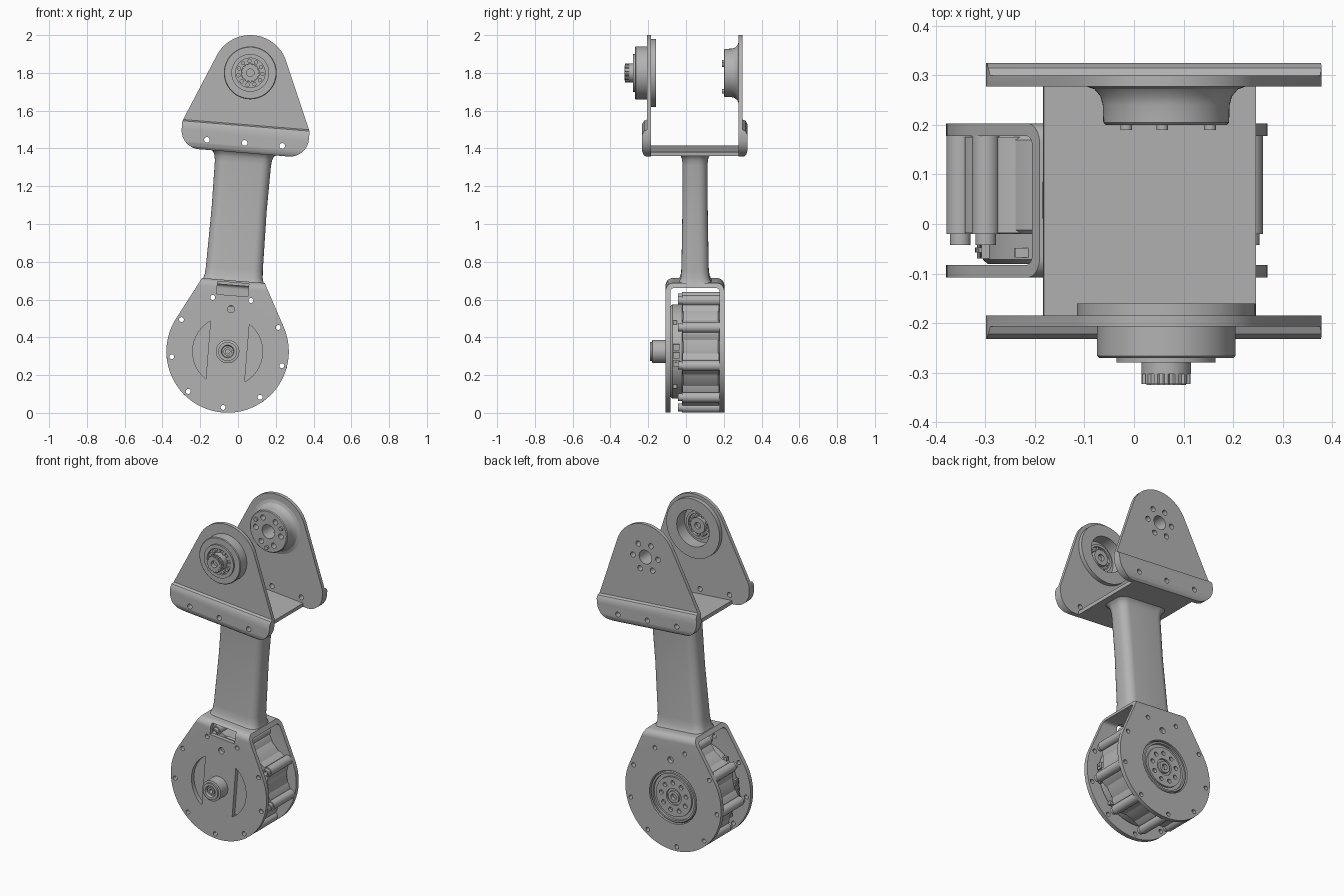
import bpy, bmesh
from math import sin, cos, pi, radians, atan2, acos, hypot
from mathutils import Matrix

cube = bpy.data.objects.get("Cube")
if cube:
    bpy.data.objects.remove(cube)

# The link leans slightly; everything is built upright around the lower axis
FRAME = Matrix.Translation((-0.055, 0, 0.325)) @ Matrix.Rotation(radians(4.65), 4, 'Y')
TOP = 1.48      # height of the upper pivot above the lower one

metal = bpy.data.materials.new("grey metal")
metal.use_nodes = True
GREY = (0.45, 0.45, 0.45, 1)
metal.diffuse_color = GREY
metal.node_tree.nodes["Principled BSDF"].inputs["Base Color"].default_value = GREY


def finish(bm, name):
    bmesh.ops.remove_doubles(bm, verts=bm.verts, dist=1e-5)
    bmesh.ops.recalc_face_normals(bm, faces=bm.faces)
    mesh = bpy.data.meshes.new(name)
    bm.to_mesh(mesh)
    bm.free()
    mesh.materials.append(metal)
    mesh.shade_smooth()
    mesh.set_sharp_from_angle(angle=radians(30))
    ob = bpy.data.objects.new(name, mesh)
    ob.matrix_world = FRAME
    bpy.context.collection.objects.link(ob)
    return ob


def loft(name, rings):
    bm = bmesh.new()
    loops = [[bm.verts.new(p) for p in ring] for ring in rings]
    n = len(loops[0])
    for a, b in zip(loops, loops[1:]):
        for i in range(n):
            bm.faces.new((a[i], a[(i + 1) % n], b[(i + 1) % n], b[i]))
    bm.faces.new(loops[0])
    bm.faces.new(loops[-1])
    return finish(bm, name)


def prism(name, pts, a, b, axis='Y'):
    if axis == 'Y':
        return loft(name, [[(u, t, w) for u, w in pts] for t in (a, b)])
    return loft(name, [[(t, y, w) for y, w in pts] for t in (a, b)])


def box(name, x, y, z):
    return prism(name, [(x[0], z[0]), (x[1], z[0]), (x[1], z[1]), (x[0], z[1])], *y)


def lathe(name, profile, height=0, steps=64):
    # closed (radius, y) profile turned around a y-parallel axis
    bm = bmesh.new()
    verts = [bm.verts.new((r, y, height)) for r, y in profile]
    edges = [bm.edges.new((verts[i - 1], verts[i])) for i in range(len(verts))
             if profile[i - 1][0] + profile[i][0] > 0]
    bmesh.ops.spin(bm, geom=verts + edges, cent=(0, 0, height), axis=(0, 1, 0),
                   angle=2 * pi, steps=steps)
    return finish(bm, name)


def pegs(name, centres, r, y0, y1, sides=20):
    bm = bmesh.new()
    turn = Matrix.Rotation(pi / 2, 4, 'X')
    for u, w in centres:
        bmesh.ops.create_cone(bm, cap_ends=True, segments=sides, radius1=r, radius2=r, depth=y1 - y0,
                              matrix=Matrix.Translation((u, (y0 + y1) / 2, w)) @ turn)
    return finish(bm, name)


def around(count, r, start=0, w=0):
    return [(r * cos(radians(start) + 2 * pi * i / count),
             w + r * sin(radians(start) + 2 * pi * i / count)) for i in range(count)]


def arc(cx, cy, r, a0, a1, n):
    return [(cx + r * cos(radians(a0 + (a1 - a0) * i / n)),
             cy + r * sin(radians(a0 + (a1 - a0) * i / n))) for i in range(n + 1)]


def boolean(ob, tool, how='DIFFERENCE'):
    mod = ob.modifiers.new("cut", 'BOOLEAN')
    mod.object, mod.operation, mod.solver = tool, how, 'EXACT'
    bpy.context.view_layer.update()
    result = ob.evaluated_get(bpy.context.evaluated_depsgraph_get())
    mesh = bpy.data.meshes.new_from_object(result)
    ob.modifiers.clear()
    ob.data = mesh
    mesh.shade_smooth()
    mesh.set_sharp_from_angle(angle=radians(30))


def discard(*tools):
    for t in tools:
        bpy.data.objects.remove(t)


def tangent(px, py, r):
    # angle where a line from the point touches a circle at the origin
    return math_deg(atan2(py, px) - acos(r / hypot(px, py)))


def math_deg(a):
    return a * 180 / pi


# Lower fork: a bent U strip trimmed to a teardrop outline
R = 0.324
t = tangent(0.165, 0.38, R)
teardrop = arc(0, 0, R, t, t - (180 + 2 * t), 72) + [(-0.165, 0.38), (0.165, 0.38)]
strip = ([(0.203, -0.4)] + arc(0.163, 0.337, 0.04, 0, 90, 8) + arc(-0.068, 0.337, 0.04, 90, 180, 8)
         + [(-0.108, -0.4), (-0.083, -0.4)] + arc(-0.063, 0.332, 0.02, 180, 90, 5)
         + arc(0.158, 0.332, 0.02, 90, 0, 5) + [(0.178, -0.4)])
fork = prism("lower_fork", strip, -0.4, 0.4, 'X')
trim = prism("trim", teardrop, -0.3, 0.3)
boolean(fork, trim, 'INTERSECT')
bolts = around(9, 0.297, 30)
cuts = [box("window", (-0.083, 0.083), (-0.15, -0.055), (0.298, 0.366)),
        pegs("bolt_cut", bolts, 0.013, -0.3, 0.3),
        pegs("rotor_cut", [(0, 0)], 0.16, 0.15, 0.3, 64),
        pegs("locating_cut", [(0, 0.225)], 0.019, -0.3, 0.3)]
for side in (0, 180):
    crescent = arc(0, 0, 0.185, side - 56, side + 56, 20)
    cuts.append(prism("crescent", crescent, -0.2, -0.07))
for c in cuts:
    boolean(fork, c)

# Motor inside the fork
lathe("motor_can", [(0, -0.02), (0.262, -0.02), (0.27, -0.012), (0.27, 0.17), (0.262, 0.178), (0, 0.178)])
lathe("motor_front_housing", [(0, -0.081), (0.24, -0.081), (0.25, -0.072), (0.25, -0.015), (0, -0.015)])
lugs = pegs("motor_lugs", bolts, 0.028, -0.02, 0.178)
ends = pegs("lug_ends", bolts, 0.021, -0.042, -0.02)
webs = []
for i, (u, w) in enumerate(bolts):
    # flared foot that joins each lug to the can
    a = radians(30 + 40 * i)
    foot = [(0.25, -0.07), (0.272, -0.05), (0.285, -0.03), (0.285, 0.03), (0.272, 0.05), (0.25, 0.07)]
    pts = [(r * cos(a) - s * sin(a), r * sin(a) + s * cos(a)) for r, s in foot]
    webs.append(prism("lug_foot", pts, -0.018, 0.176))
for ob in [lugs, ends] + webs:
    boolean(ob, cuts[1])
discard(trim, *cuts)

# Connectors and small screws on both flanks of the motor
for s in (-1, 1):
    for k in (-1, 0, 1):
        x = sorted((s * 0.235, s * 0.258))
        box("connector", x, (-0.07, -0.035), (k * 0.042 - 0.017, k * 0.042 + 0.017))
        box("connector_pin", sorted((s * 0.25, s * 0.263)), (-0.058, -0.047), (k * 0.042 - 0.006, k * 0.042 + 0.006))
    for k in (-1, 1):
        box("side_screw", sorted((s * 0.15, s * 0.2)), (-0.068, -0.048), (k * 0.17 - 0.01, k * 0.17 + 0.01))

# Front hub and rear rotor of the motor
lathe("front_hub", [(0, -0.08), (0.062, -0.08), (0.062, -0.178), (0.05, -0.18), (0.05, -0.19), (0.034, -0.19),
                    (0.03, -0.175), (0.022, -0.175), (0.022, -0.185), (0.012, -0.185), (0.012, -0.15), (0, -0.15)])
rotor = lathe("rear_rotor", [(0, 0.1), (0.155, 0.1), (0.155, 0.195), (0.15, 0.2), (0.14, 0.2), (0.14, 0.186),
                             (0.12, 0.186), (0.12, 0.197), (0.05, 0.197), (0.05, 0.186), (0.036, 0.186),
                             (0.036, 0.2), (0.018, 0.2), (0.018, 0.17), (0, 0.17)])
c = pegs("rotor_holes", around(9, 0.085, 10), 0.013, 0.17, 0.25)
boolean(rotor, c)
discard(c)

# Arm: rounded section flaring into both brackets
rings = []
for w, hx, hy in [(0.365, 0.165, 0.095), (0.378, 0.16, 0.085), (0.4, 0.154, 0.076), (0.44, 0.151, 0.072),
                  (0.75, 0.146, 0.067), (1.0, 0.149, 0.066), (1.03, 0.153, 0.069), (1.047, 0.161, 0.076),
                  (1.06, 0.175, 0.088)]:
    c = 0.05
    ring = []
    for sx, sy, a in ((1, 1, 0), (-1, 1, 90), (-1, -1, 180), (1, -1, 270)):
        ring += arc(sx * (hx - c), 0.048 + sy * (hy - c), c, a, a + 90, 6)
    rings.append([(x, y, w) for x, y in ring])
loft("arm", rings)

# Upper bracket: two rounded triangular cheeks with thick lips, joined by a floor
t = -tangent(0.338, 0.284, 0.2)
t = math_deg(atan2(-0.284, 0.338) + acos(0.2 / hypot(0.338, 0.284)))
outline = (arc(0, TOP, 0.2, t, 180 - t, 32) + [(-0.338, 1.196)] + arc(-0.238, 1.155, 0.1, 180, 270, 10)
           + arc(0.238, 1.155, 0.1, 270, 360, 10) + [(0.338, 1.196)])
trim = prism("trim", outline, -0.5, 0.5)
section = [(-0.185, 1.8), (-0.207, 1.8), (-0.207, 1.205), (-0.222, 1.198), (-0.232, 1.18),
           (-0.232, 1.09), (-0.225, 1.068), (-0.207, 1.05), (-0.185, 1.05)]
front = prism("front_cheek", section, -0.5, 0.5, 'X')
back = prism("back_cheek", [(0.093 - y, w) for y, w in section], -0.5, 0.5, 'X')
lip_cut = pegs("lip_cut", [(-0.2, 1.108), (0, 1.108), (0.2, 1.108)], 0.015, -0.5, 0.5)
for cheek in (front, back):
    boolean(cheek, trim, 'INTERSECT')
    boolean(cheek, lip_cut)
box("bracket_floor", (-0.215, 0.215), (-0.2, 0.293), (1.055, 1.077))

# Rear pivot boss with bolt circle and dowels
boss = lathe("rear_boss", [(0.042, 0.2), (0.122, 0.2), (0.127, 0.205), (0.128, 0.24), (0.133, 0.258),
                           (0.145, 0.272), (0.165, 0.279), (0.165, 0.285), (0.042, 0.285)], TOP)
tools = [pegs("bore", [(0, TOP)], 0.042, 0.25, 0.5, 40),
         pegs("bolt_circle", around(6, 0.085, 0, TOP), 0.016, 0.1, 0.5),
         pegs("bearing_cut", [(0, TOP)], 0.112, -0.4, 0, 64)]
boolean(boss, tools[1])
boolean(back, tools[0])
boolean(back, tools[1])
boolean(front, tools[2])
discard(trim, lip_cut, *tools)
pegs("dowels", around(3, 0.098, 30, TOP), 0.012, 0.19, 0.21)

# Front pivot housing, bearing and knurled knob
lathe("front_pivot_housing", [(0.11, -0.16), (0.18, -0.16), (0.18, -0.187), (0.14, -0.187), (0.14, -0.266),
                              (0.136, -0.27), (0.1, -0.27), (0.1, -0.28), (0.078, -0.28), (0.078, -0.264),
                              (0, -0.264), (0, -0.235), (0.11, -0.235)], TOP)
pegs("bearing_balls", around(11, 0.064, 0, TOP), 0.011, -0.276, -0.26)
lathe("knob", [(0, -0.25), (0.05, -0.25), (0.05, -0.303), (0.04, -0.303), (0.04, -0.325), (0.02, -0.325),
               (0.02, -0.3), (0, -0.3)], TOP)
ridges = [p for i in range(28) for p in arc(0, TOP, 0.05 if i % 2 else 0.045, i * 360 / 28, i * 360 / 28 + 9, 1)]
knurl = prism("knob_knurl", ridges, -0.323, -0.302)
c = pegs("knob_bore", [(0, TOP)], 0.03, -0.4, -0.2)
boolean(knurl, c)
discard(c)
lathe("inner_bearing", [(0, -0.24), (0.085, -0.24), (0.085, -0.215), (0.07, -0.215), (0.07, -0.23),
                        (0.048, -0.23), (0.048, -0.205), (0.02, -0.205), (0.02, -0.225), (0, -0.225)], TOP)
pegs("inner_balls", around(9, 0.059, 0, TOP), 0.009, -0.232, -0.218)
